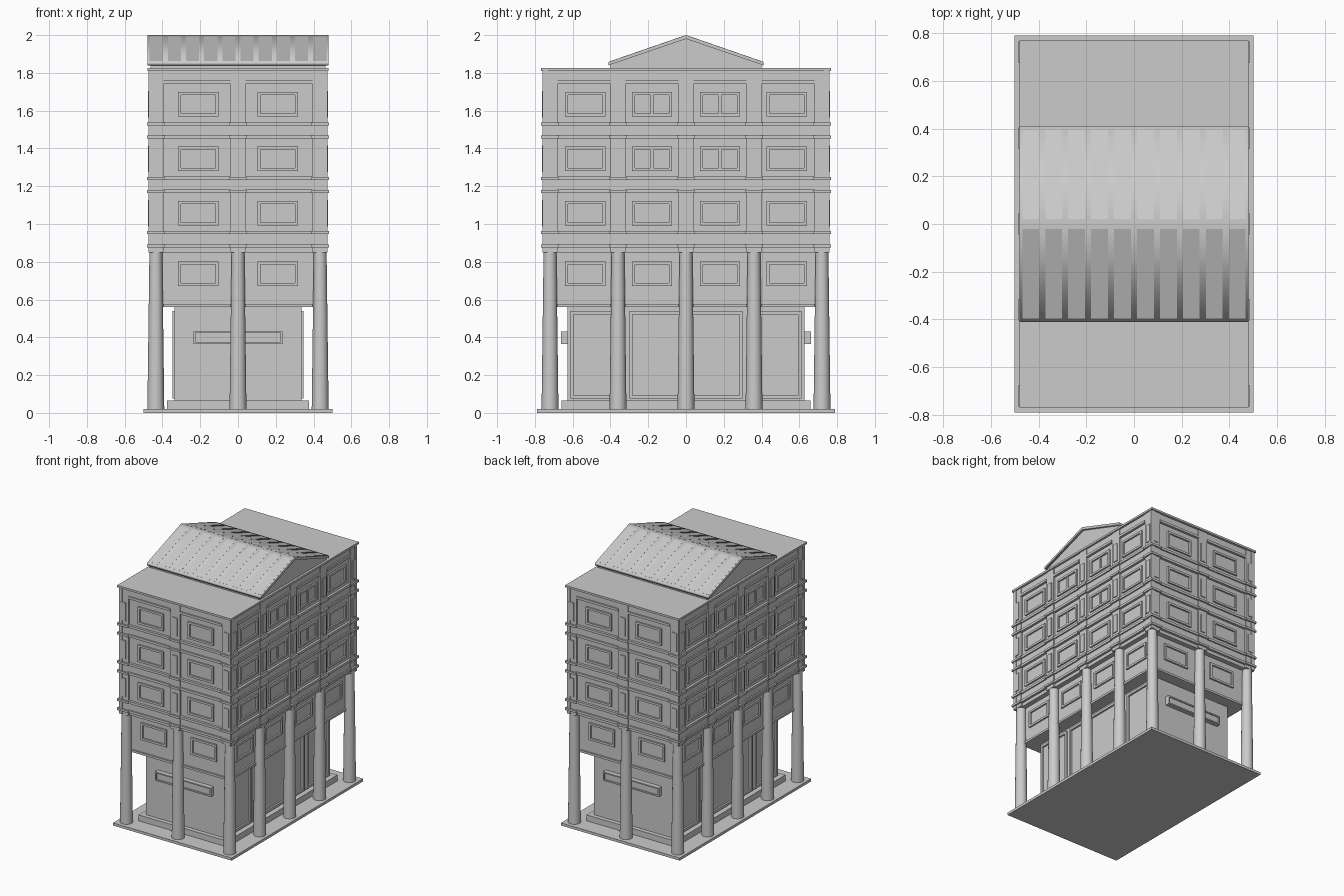
import bpy, bmesh, math
from mathutils import Matrix, Vector

if "Cube" in bpy.data.objects:
    bpy.data.objects.remove(bpy.data.objects["Cube"])

stone = bpy.data.materials.new("grey_stone")
stone.use_nodes = True
GREY = (0.6, 0.6, 0.6, 1)
stone.diffuse_color = GREY
stone.node_tree.nodes["Principled BSDF"].inputs["Base Color"].default_value = GREY

parts = {}


def part(name):
    return parts.setdefault(name, bmesh.new())


def box(name, x, y, z, turn=Matrix()):
    """Add a box given (low, high) ranges to the named part."""
    lo, hi = Vector((x[0], y[0], z[0])), Vector((x[1], y[1], z[1]))
    m = turn @ Matrix.Translation((lo + hi) / 2) @ Matrix.Diagonal((*(hi - lo), 1))
    bmesh.ops.create_cube(part(name), size=1, matrix=m)


def block(name, hx, hy, z0, z1):
    box(name, (-hx, hx), (-hy, hy), (z0, z1))


class Side:
    """One facade: u runs along the wall, out is the distance from the centre."""

    def __init__(self, quarter):
        self.turn = Matrix.Rotation(quarter * math.pi / 2, 4, 'Z')

    def plate(self, name, u0, u1, z0, z1, inner, outer):
        box(name, (u0, u1), (-outer, -inner), (z0, z1), self.turn)

    def frame(self, name, u0, u1, z0, z1, inner, outer, t=0.016):
        self.plate(name, u0, u1, z0, z0 + t, inner, outer)
        self.plate(name, u0, u1, z1 - t, z1, inner, outer)
        self.plate(name, u0, u0 + t, z0 + t, z1 - t, inner, outer)
        self.plate(name, u1 - t, u1, z0 + t, z1 - t, inner, outer)


# Main masses
block("base_slab", 0.5, 0.79, 0, 0.02)
block("floor_step", 0.375, 0.66, 0.02, 0.065)
block("ground_floor_walls", 0.335, 0.628, 0.065, 0.56)
block("mezzanine_walls", 0.42, 0.705, 0.56, 0.85)
block("upper_walls", 0.457, 0.742, 0.85, 1.81)
block("roof_cornice", 0.48, 0.768, 1.81, 1.825)

# Columns around the edge
COLS_X = (-0.435, 0, 0.435)
COLS_Y = (-0.72, -0.36, 0, 0.36, 0.72)
for x in COLS_X:
    for y in COLS_Y:
        if x or abs(y) > 0.7:
            bmesh.ops.create_cone(part("columns"), cap_ends=True, segments=24,
                                  radius1=0.045, radius2=0.034, depth=0.85,
                                  matrix=Matrix.Translation((x, y, 0.425)))

# Facades
FLOORS = (1.058, 1.346, 1.634)
for quarter in range(4):
    s = Side(quarter)
    long_side = quarter % 2 == 1
    cols = COLS_Y if long_side else COLS_X
    face = 0.475 if long_side else 0.76
    wall = face - 0.02
    mezz = 0.42 if long_side else 0.705
    windows = (-0.533, -0.18, 0.18, 0.533) if long_side else (-0.21, 0.21)

    # Pilasters with raised panels and moulding blocks
    for c in cols:
        s.plate("pilasters", c - 0.04, c + 0.04, 0.85, 1.81, wall - 0.01, face - 0.005)
        for f in FLOORS:
            s.plate("pilaster_panels", c - 0.02, c + 0.02, f - 0.07, f + 0.07, wall, face + 0.002)
            for z in (f - 0.112, f - 0.182):
                s.plate("pilaster_mouldings", c - 0.045, c + 0.045, z, z + 0.016, wall, face + 0.008)

    # Bays: spandrels, mouldings and mezzanine ledge between pilasters
    for a, b in zip(cols, cols[1:]):
        u0, u1 = a + 0.04, b - 0.04
        for f in FLOORS:
            s.plate("spandrels", u0, u1, f - 0.175, f - 0.105, wall - 0.01, face - 0.01)
            for z in (f - 0.112, f - 0.182, f + 0.107):
                s.plate("bay_mouldings", u0, u1, z, z + 0.018, wall - 0.01, face)
        s.plate("spandrels", u0, u1, 1.75, 1.81, wall - 0.01, face - 0.01)
        s.plate("mezzanine_ledge", u0, u1, 0.56, 0.576, mezz - 0.01, mezz + 0.012)

    # Windows
    for c in windows:
        s.frame("mezzanine_windows", c - 0.107, c + 0.107, 0.672, 0.802, mezz - 0.005, mezz + 0.012)
        for f in FLOORS:
            s.frame("upper_windows", c - 0.107, c + 0.107, f - 0.065, f + 0.065, wall - 0.01, wall + 0.014)
            if abs(c) < 0.2 and long_side and f > 1.2:
                s.plate("window_mullions", c - 0.008, c + 0.008, f - 0.06, f + 0.06, wall - 0.01, wall + 0.01)

    # Shop windows on the long sides, sign boards on the short ones
    if long_side:
        for u0, u1 in ((-0.612, -0.33), (-0.3, 0.3), (0.33, 0.612)):
            s.frame("shop_windows", u0, u1, 0.075, 0.54, 0.33, 0.348, 0.018)
    else:
        s.plate("sign_boards", -0.235, 0.235, 0.365, 0.432, 0.62, 0.655)
        s.frame("sign_boards", -0.235, 0.235, 0.365, 0.432, 0.654, 0.663, 0.01)


def prism(name, outline, hx):
    """Extrude a (y, z) outline along x."""
    bm = part(name)
    ends = [[bm.verts.new((x, y, z)) for y, z in outline] for x in (-hx, hx)]
    n = len(outline)
    for i in range(n):
        j = (i + 1) % n
        bm.faces.new((ends[0][i], ends[0][j], ends[1][j], ends[1][i]))
    bm.faces.new(ends[0])
    bm.faces.new(ends[1])


# Gable and pitched roof
prism("gable", ((-0.4, 1.82), (0.4, 1.82), (0.4, 1.845), (0, 1.985), (-0.4, 1.845)), 0.463)
prism("pitched_roof", ((-0.41, 1.84), (0, 1.98), (0.41, 1.84), (0.41, 1.858), (0, 2), (-0.41, 1.858)), 0.48)

# Roof panels laid on both slopes
slope = math.atan2(0.142, 0.41)
for side in (-1, 1):
    tilt = Matrix.Translation((0, 0, 1.9985)) @ Matrix.Rotation(-side * slope, 4, 'X')
    near, far = 0.02 / math.cos(slope), 0.395 / math.cos(slope)
    ys = sorted((side * near, side * far))
    for i in range(10):
        x = -0.433 + i * 0.0962
        box("roof_panels", (x - 0.035, x + 0.035), ys, (-0.004, 0.002), tilt)

# Turn every part into an object
for name, bm in parts.items():
    bmesh.ops.recalc_face_normals(bm, faces=bm.faces)
    for f in bm.faces:
        if name == "columns":
            f.smooth = abs(f.normal.z) < 0.5
        elif name == "pitched_roof":
            f.smooth = abs(f.normal.x) < 0.5
    for e in bm.edges:
        if any(not f.smooth for f in e.link_faces):
            e.smooth = False
    mesh = bpy.data.meshes.new(name)
    bm.to_mesh(mesh)
    bm.free()
    mesh.materials.append(stone)
    bpy.context.collection.objects.link(bpy.data.objects.new(name, mesh))
